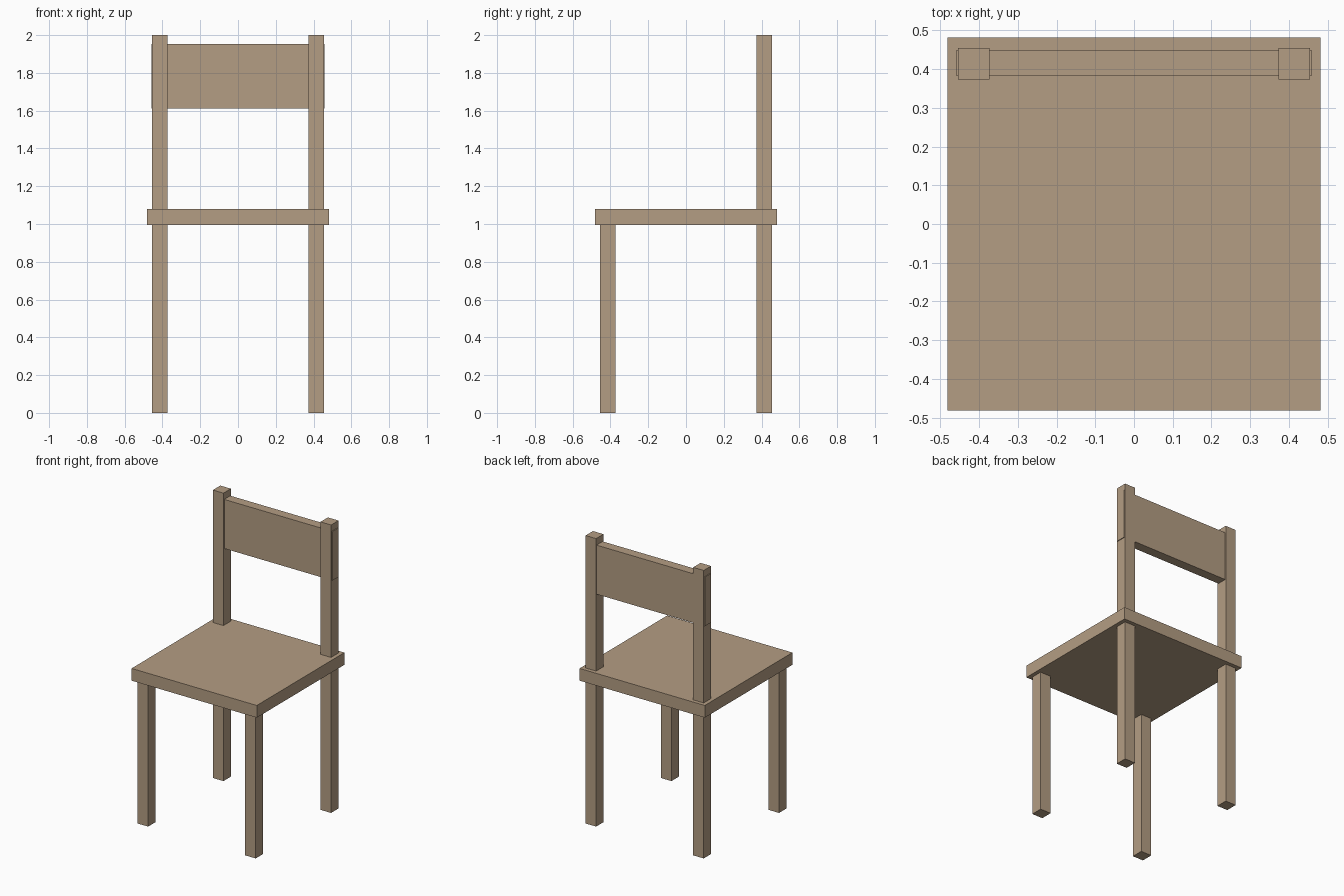
import bpy

if "Cube" in bpy.data.objects:
    bpy.data.objects.remove(bpy.data.objects["Cube"])

wood = bpy.data.materials.new("light_wood")
wood.diffuse_color = (0.456, 0.337, 0.227, 1)
wood.use_nodes = True
wood.node_tree.nodes["Principled BSDF"].inputs["Base Color"].default_value = wood.diffuse_color


def box(name, lo, hi):
    """Axis-aligned box between two corners."""
    bpy.ops.mesh.primitive_cube_add(size=1)
    ob = bpy.context.object
    ob.name = name
    for v in ob.data.vertices:
        v.co = [lo[i] if v.co[i] < 0 else hi[i] for i in range(3)]
    ob.data.materials.append(wood)
    return ob


SEAT_Z, SEAT_TOP = 0.995, 1.08
INNER, OUTER = 0.373, 0.454

# Seat board
box("seat", (-0.481, -0.481, SEAT_Z), (0.481, 0.481, SEAT_TOP))

# Short front legs, and rear legs that rise through the seat as back posts
for side, x0, x1 in (("left", -OUTER, -INNER), ("right", INNER, OUTER)):
    box("front_leg_" + side, (x0, -OUTER, 0), (x1, -INNER, SEAT_Z))
    box("rear_leg_" + side, (x0, INNER, 0), (x1, OUTER, 2))

# Backrest panel, its ends standing just proud of the posts
box("backrest", (-0.459, 0.382, 1.612), (0.459, 0.449, 1.953))
